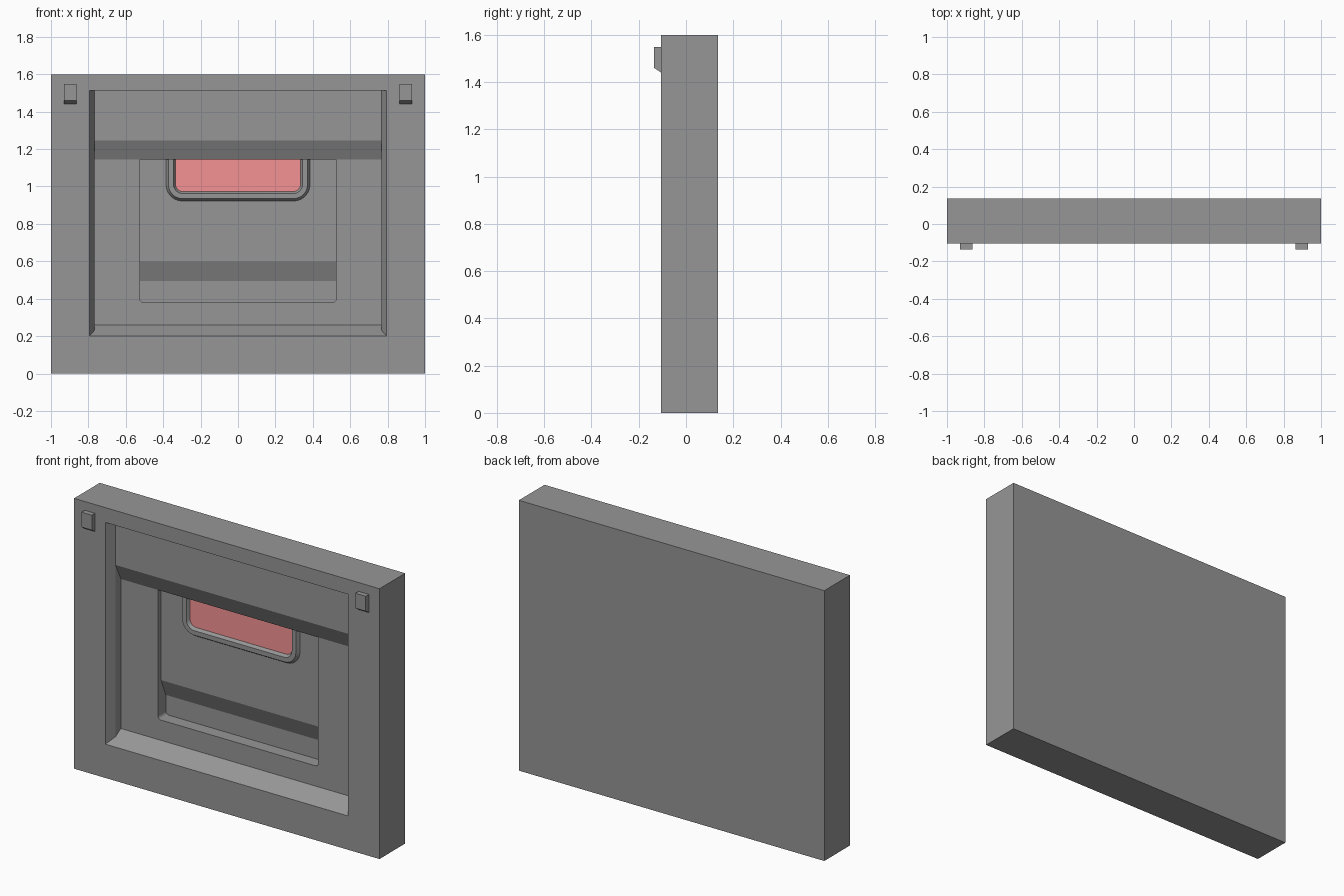
import bpy, bmesh, math

if "Cube" in bpy.data.objects:
    bpy.data.objects.remove(bpy.data.objects["Cube"])


def material(name, *rgb):
    mat = bpy.data.materials.new(name)
    mat.diffuse_color = (*rgb, 1)
    mat.use_nodes = True
    mat.node_tree.nodes["Principled BSDF"].inputs["Base Color"].default_value = mat.diffuse_color
    return mat


GREY = material("dark_grey", 0.305, 0.305, 0.305)
RED = material("pane_red", 0.91, 0.288, 0.288)


class Mesh:
    """Collects faces by coordinates, sharing vertices, then makes an object."""
    def __init__(self):
        self.bm, self.cache = bmesh.new(), {}

    def vert(self, p):
        key = tuple(round(c, 5) for c in p)
        if key not in self.cache:
            self.cache[key] = self.bm.verts.new(key)
        return self.cache[key]

    def face(self, *pts):
        self.bm.faces.new([self.vert(p) for p in pts])

    def finish(self, name, mat=GREY, smooth=False):
        bmesh.ops.recalc_face_normals(self.bm, faces=self.bm.faces)
        me = bpy.data.meshes.new(name)
        self.bm.to_mesh(me)
        self.bm.free()
        me.materials.append(mat)
        ob = bpy.data.objects.new(name, me)
        bpy.context.collection.objects.link(ob)
        if smooth:
            bpy.ops.object.select_all(action='DESELECT')
            ob.select_set(True)
            bpy.context.view_layer.objects.active = ob
            bpy.ops.object.shade_smooth_by_angle(angle=math.radians(30))
        return ob


def rect(hw, z0, z1, y):
    return [(-hw, y, z0), (hw, y, z0), (hw, y, z1), (-hw, y, z1)]


def cup(hw, zb, r, y, n=6):
    """Bottom run with two rounded corners, from left side to right side."""
    arc = [(math.pi + math.pi / 2 * i / n) for i in range(n + 1)]
    left = [(-hw + r + r * math.cos(a), y, zb + r + r * math.sin(a)) for a in arc]
    return left + [(-x, y, z) for x, y, z in reversed(left)]


def cup_to_top(hw, zb, r, y, top):
    return [(-hw, y, top)] + cup(hw, zb, r, y) + [(hw, y, top)]


FRONT, BACK, BAND, FLOOR, POCKET, DEEP = -0.105, 0.135, -0.05, 0.0, 0.03, 0.075
HOOD, SILL = 1.145, 0.26   # lower edge of the hood, bottom of the recess floor
W, P = 0.767, 0.525        # half widths of recess and pocket

# Panel: outer box, bevelled recess, hood and stepped pocket as one closed skin
m = Mesh()
outer, rear = rect(1, 0, 1.6, FRONT), rect(1, 0, 1.6, BACK)
opening, inner = rect(0.795, 0.2, 1.512, FRONT), rect(W, 0.231, 1.512, BAND)
m.face(*rear)
for i in range(4):
    j = (i + 1) % 4
    m.face(outer[i], outer[j], rear[j], rear[i])
    m.face(outer[i], outer[j], opening[j], opening[i])
    extra = {1: [(W, BAND, 1.247)], 3: [(-W, BAND, 1.247)]}.get(i, [])
    # the left side is walked top to bottom, the right side bottom to top
    ring = [inner[i]] + extra + [inner[j]]
    m.face(opening[i], opening[j], *reversed(ring))
# hood band, its sloped underside and the recess bottom slope
m.face((-W, BAND, 1.247), (W, BAND, 1.247), inner[2], inner[3])
m.face((-W, BAND, 1.247), (W, BAND, 1.247), (W, FLOOR, HOOD), (P, FLOOR, HOOD),
       (-P, FLOOR, HOOD), (-W, FLOOR, HOOD))
m.face(inner[0], inner[1], (W, FLOOR, SILL), (-W, FLOOR, SILL))
# recess floor around the pocket
rim, deep = cup(P, 0.38, 0.02, FLOOR), cup(P, 0.38, 0.02, DEEP)
m.face((-W, FLOOR, HOOD), (-W, FLOOR, SILL), (W, FLOOR, SILL), (W, FLOOR, HOOD),
       (P, FLOOR, HOOD), *reversed(rim), (-P, FLOOR, HOOD))
# side walls of recess and pocket
for s in (-1, 1):
    m.face((s*W, BAND, 1.247), (s*W, FLOOR, HOOD), (s*W, FLOOR, SILL), (s*W, BAND, 0.231))
    m.face((s*P, FLOOR, HOOD), (s*P, POCKET, HOOD), (s*P, POCKET, 0.6),
           (s*P, DEEP, 0.495), (s*P, DEEP, 0.4), (s*P, FLOOR, 0.4))
# pocket bottom wall, stepped back and top
for i in range(len(rim) - 1):
    m.face(rim[i], rim[i + 1], deep[i + 1], deep[i])
steps = [(FLOOR, HOOD), (POCKET, HOOD), (POCKET, 0.6), (DEEP, 0.495)]
for (y0, z0), (y1, z1) in zip(steps, steps[1:]):
    m.face((-P, y0, z0), (P, y0, z0), (P, y1, z1), (-P, y1, z1))
m.face((-P, DEEP, 0.495), *deep, (P, DEEP, 0.495))
m.finish("panel")

# Raised window frame, running up under the hood
m = Mesh()
loops = [cup_to_top(*a, HOOD) for a in ((0.387, 0.92, 0.09, 0.033), (0.372, 0.935, 0.075, 0.01),
                                        (0.345, 0.962, 0.05, 0.01), (0.332, 0.975, 0.037, 0.033))]
for k in range(4):
    a, b = loops[k], loops[(k + 1) % 4]
    for i in range(len(a) - 1):
        m.face(a[i], a[i + 1], b[i + 1], b[i])
for end in (0, -1):
    m.face(*[lp[end] for lp in loops])
m.finish("window_frame", smooth=True)

# Red window pane
m = Mesh()
m.face(*cup_to_top(0.334, 0.973, 0.039, 0.029, HOOD))
pane = m.finish("window_pane", RED)
if pane.data.polygons[0].normal.y > 0:
    pane.data.flip_normals()

# Two small pegs near the top corners, chamfered underneath
profile = [(FRONT, 1.44), (-0.135, 1.46), (-0.135, 1.548), (FRONT, 1.548)]
for side, cx in (("left", -0.897), ("right", 0.897)):
    m = Mesh()
    a, b = ([(cx + d, y, z) for y, z in profile] for d in (-0.034, 0.034))
    m.face(*a)
    m.face(*b)
    for i in range(4):
        j = (i + 1) % 4
        m.face(a[i], a[j], b[j], b[i])
    m.finish("peg_" + side)
